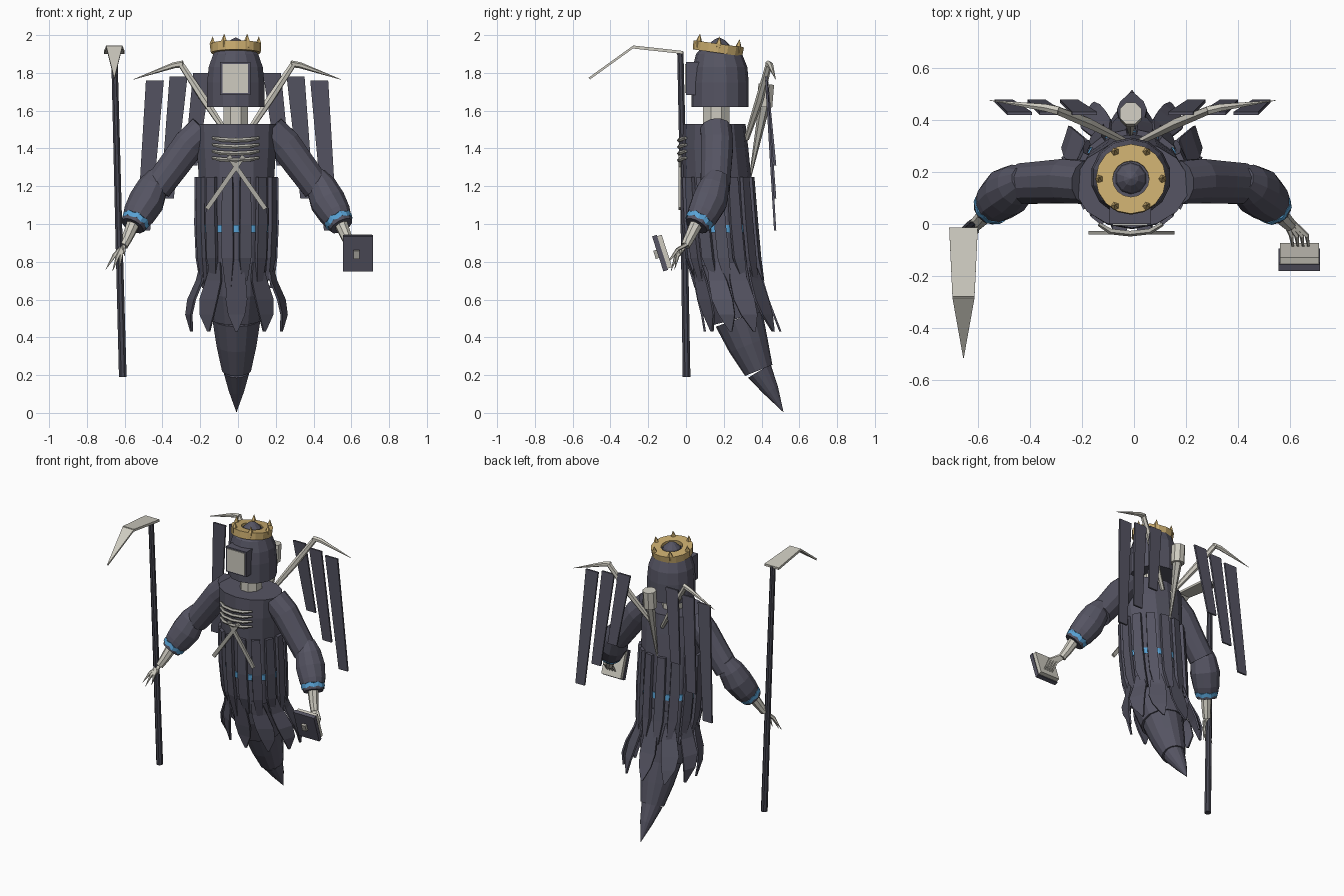
import bpy, bmesh, math
from mathutils import Vector, Matrix

if "Cube" in bpy.data.objects:
    bpy.data.objects.remove(bpy.data.objects["Cube"])


def material(name, rgb):
    m = bpy.data.materials.new(name)
    m.diffuse_color = (*rgb, 1)
    m.use_nodes = True
    m.node_tree.nodes["Principled BSDF"].inputs["Base Color"].default_value = m.diffuse_color
    return m


SLATE = material("dark slate", (0.092, 0.09, 0.125))
POLE = material("deep slate", (0.06, 0.06, 0.08))
BONE = material("bone", (0.62, 0.60, 0.53))
RIB = material("grey bone", (0.42, 0.41, 0.37))
GOLD = material("gold", (0.60, 0.42, 0.16))
BLUE = material("blue", (0.10, 0.37, 0.68))


def finish(name, bm, mat):
    bmesh.ops.recalc_face_normals(bm, faces=bm.faces)
    me = bpy.data.meshes.new(name)
    bm.to_mesh(me)
    bm.free()
    me.materials.append(mat)
    ob = bpy.data.objects.new(name, me)
    bpy.context.collection.objects.link(ob)
    return ob


def skin(name, rings, mat):
    """Bridge equal-length rings of points and cap both ends."""
    bm = bmesh.new()
    rows = [[bm.verts.new(p) for p in r] for r in rings]
    n = len(rows[0])
    for a, b in zip(rows, rows[1:]):
        for i in range(n):
            j = (i + 1) % n
            bm.faces.new((a[i], a[j], b[j], b[i]))
    bm.faces.new(rows[0])
    bm.faces.new(rows[-1])
    return finish(name, bm, mat)


def tube(name, pts, radii, mat, n=12, zig=0):
    """Round tube along a path; zig shifts alternate points along it."""
    pts = [Vector(p) for p in pts]
    rings = []
    for k, (p, r) in enumerate(zip(pts, radii)):
        t = (pts[min(k + 1, len(pts) - 1)] - pts[max(k - 1, 0)]).normalized()
        ref = Vector((1, 0, 0)) if abs(t.x) < 0.8 else Vector((0, 1, 0))
        u = (ref - t * ref.dot(t)).normalized()
        v = t.cross(u)
        ring = []
        for i in range(n):
            a = 2 * math.pi * (i + 0.5) / n
            ring.append(p + (u * math.cos(a) + v * math.sin(a)) * max(r, 0.001)
                        + t * zig * (-1) ** i)
        rings.append(ring)
    return skin(name, rings, mat)


def loft(name, rows, mat, n=14, x=-0.008):
    """Stack of horizontal ellipses (y, z, rx, ry)."""
    return skin(name, [[(x + rx * math.cos(2 * math.pi * (i + 0.5) / n),
                         y + ry * math.sin(2 * math.pi * (i + 0.5) / n), z)
                        for i in range(n)] for y, z, rx, ry in rows], mat)


def ribbon(name, pts, widths, side, normal, thick, mat):
    """Flat strip along a path."""
    s, nn = Vector(side), Vector(normal) * thick / 2
    return skin(name, [[Vector(p) + s * w / 2 + nn, Vector(p) - s * w / 2 + nn,
                        Vector(p) - s * w / 2 - nn, Vector(p) + s * w / 2 - nn]
                       for p, w in zip(pts, widths)], mat)


def box(name, c, size, mat, rx=0, rz=0):
    bm = bmesh.new()
    m = Matrix.Translation(c) @ Matrix.Rotation(rx, 4, 'X') @ Matrix.Diagonal((*size, 1))
    bmesh.ops.create_cube(bm, size=1, matrix=m)
    return finish(name, bm, mat)


# Robe: torso, then three tail segments bending backwards
loft("torso", [(.15, 1.53, .22, .165), (.155, 1.40, .215, .175), (.165, 1.25, .205, .18),
               (.18, 1.0, .20, .175), (.195, .78, .185, .17)], SLATE)
loft("waist_band", [(.178, .995, .206, .181), (.18, .955, .206, .181)], BLUE)
CX = -0.008
tube("tail_upper", [(CX, .195, .85), (CX, .235, .65), (CX, .275, .5)], [.178, .168, .14], SLATE, 14)
tube("tail_middle", [(CX, .28, .5), (CX, .33, .36), (CX, .385, .225)], [.13, .108, .078], SLATE, 14)
tube("tail_tip", [(CX, .388, .222), (CX, .45, .12), (CX, .515, .005)], [.07, .042, 0], SLATE, 14)

# Hanging robe strips around the body
for i in range(14):
    a = 2 * math.pi * (i + 0.5) / 14 - math.pi / 2
    c, s = math.cos(a), math.sin(a)
    end = .70 - .04 * (i % 2)
    rows = [(.165, 1.25, .21, .185), (.18, 1.0, .213, .19), (.198, .82, .205, .188), (.23, end, .185, .175)]
    ribbon("robe_strip", [(CX + rx * c, y + ry * s, z) for y, z, rx, ry in rows],
           [.055, .062, .062, .03], (-s, c, 0), (c, s, 0), .022, SLATE)

# Flared leaf-shaped hem
for i in range(10):
    a = 2 * math.pi * i / 10 - math.pi / 2
    c, s = math.cos(a), math.sin(a)
    rows = [(.20, .80, .185, .175), (.225, .70, .205, .18), (.25, .60, .25, .185),
            (.275, .52, .265, .19), (.30, .43, .25, .20)]
    ribbon("hem_leaf", [(CX + rx * c, y + ry * s, z) for y, z, rx, ry in rows],
           [.06, .10, .115, .09, .012], (-s, c, 0), (c, s, 0), .012, SLATE)

# Neck, hood and face
HX = -0.012
loft("neck", [(.16, 1.50, .07, .075), (.16, 1.66, .07, .075)], BONE, 8, HX)
loft("hood", [(.18, 1.62, .155, .152), (.18, 1.75, .155, .152), (.18, 1.83, .147, .145),
              (.175, 1.90, .122, .122), (.172, 1.935, .085, .085)], SLATE, 14, HX)
loft("hood_knob", [(.175, 1.92, .066, .066), (.175, 1.95, .055, .055),
                   (.175, 1.975, .028, .028), (.175, 1.987, .002, .002)], SLATE, 10, HX)
box("face_frame", (-.015, .035, 1.77), (.16, .07, .175), SLATE)
box("face_plate", (-.015, -.001, 1.77), (.135, .008, .155), BONE)

# Tilted crown with six spikes
tilt = Matrix.Translation((HX, .17, 1.93)) @ Matrix.Rotation(math.radians(-8), 4, 'X')
profile = [(.132, -.024), (.135, .024), (.07, .024), (.07, -.024)]
bm = bmesh.new()
rows = [[bm.verts.new(tilt @ Vector((r * math.cos(i * math.pi / 8), r * math.sin(i * math.pi / 8), z)))
         for r, z in profile] for i in range(16)]
for i in range(16):
    for k in range(4):
        p, q = rows[i], rows[(i + 1) % 16]
        bm.faces.new((p[k], q[k], q[(k + 1) % 4], p[(k + 1) % 4]))
finish("crown_ring", bm, GOLD)
for i in range(6):
    a = i * math.pi / 3
    d = Vector((math.cos(a), math.sin(a), 0))
    tube("crown_spike", [tilt @ (d * .122 + Vector((0, 0, z))) for z in (-.01, .025, .062)],
         [.012, .016, 0], GOLD, 5)

# Ribs and crossed bones on the chest
for z in (1.35, 1.385, 1.42, 1.455):
    tube("rib", [(-.135, .0, z), (-.09, -.028, z - .008), (-.015, -.036, z - .012),
                 (.06, -.028, z - .008), (.11, .0, z)], [.008, .012, .012, .012, .008], RIB, 5)
for s in (1, -1):
    ribbon("crossed_bone", [(-.01 + s * .155, -.033, 1.08), (-.01 - s * .04, -.034, 1.36)],
           [.024, .024], (.82, 0, s * .57), (0, 1, 0), .014, RIB)

# Limbs and wings, once per side
for s in (1, -1):
    def P(x, y, z):
        return Vector((-.005 + s * (x + .005), y, z))
    tube("upper_arm", [P(.17, .16, 1.50), P(.25, .165, 1.42), P(.33, .16, 1.31), P(.42, .155, 1.19)],
         [.085, .088, .084, .08], SLATE)
    tube("forearm", [P(.41, .17, 1.26), P(.44, .15, 1.20), P(.475, .125, 1.12), P(.515, .09, 1.05),
                     P(.548, .055, .99)], [.055, .082, .096, .086, .064], SLATE)
    tube("cuff_band", [P(.53, .073, 1.022), P(.541, .061, 1.002)], [.077, .071], BLUE, 16, .005)
    tube("wrist", [P(.545, .055, 1.0), P(.575, .02, .93), P(.598, -.003, .885)], [.036, .03, .026], BONE, 8)
    # Wing arm, folded at the elbow
    tube("wing_bone", [P(.03, .32, 1.45), P(.17, .39, 1.66), P(.295, .44, 1.85)], [.014, .022, .017], BONE, 6)
    tube("wing_tip", [P(.28, .435, 1.848), P(.33, .447, 1.84), P(.545, .475, 1.765)], [.018, .016, 0], BONE, 6)
    for x, top, low in ((.43, 1.76, .965), (.305, 1.78, 1.135), (.18, 1.80, 1.31)):
        ribbon("wing_feather", [P(x, .425, top), P(x + .06, .472, low)], [.095, .07],
               (1, 0, 0), (0, 1, 0), .012, SLATE)

# Bone-topped peg on the back
tube("back_peg_head", [(-.013, .425, 1.74), (-.013, .415, 1.62)], [.045, .045], BONE, 8)
tube("back_peg_stem", [(-.013, .415, 1.63), (-.013, .34, 1.25)], [.03, .006], RIB, 6)

# Fingers
for tip in ((-.70, -.06, .76), (-.665, -.08, .75), (-.63, -.06, .76), (-.60, -.03, .83)):
    t = Vector(tip)
    w = Vector((-.608, -.003, .885))
    tube("right_finger", [w, w.lerp(t, .5) + Vector((0, -.012, .012)), t], [.014, .011, 0], BONE, 5)
for i in range(4):
    x = .605 + .02 * i
    tube("left_finger", [(.585 + .01 * i, 0, .89), (x, -.045, .865), (x + .005, -.085, .81)],
         [.012, .010, .005], BONE, 5)

# Book held forward, cover outward
lean = math.radians(18)
book = Matrix.Translation((.635, -.125, .85)) @ Matrix.Rotation(lean, 4, 'X')
box("book_cover", book @ Vector((0, -.013, 0)), (.16, .026, .195), SLATE, lean)
box("book_pages", book @ Vector((0, .012, 0)), (.15, .026, .18), BONE, lean)
box("book_clasp", book @ Vector((-.008, -.034, .0)), (.032, .02, .045), RIB, lean)

# Scythe
tube("scythe_pole", [(-.61, .003, .19), (-.632, -.01, 1.0), (-.655, -.03, 1.91)], [.022, .02, .018], POLE, 8)
ribbon("scythe_blade_base", [(-.655, -.015, 1.908), (-.655, -.28, 1.937)], [.11, .085],
       (1, 0, 0), (0, .1, 1), .016, BONE)
ribbon("scythe_blade_tip", [(-.655, -.28, 1.937), (-.655, -.512, 1.77)], [.085, .002],
       (1, 0, 0), (0, -.58, .81), .012, BONE)
